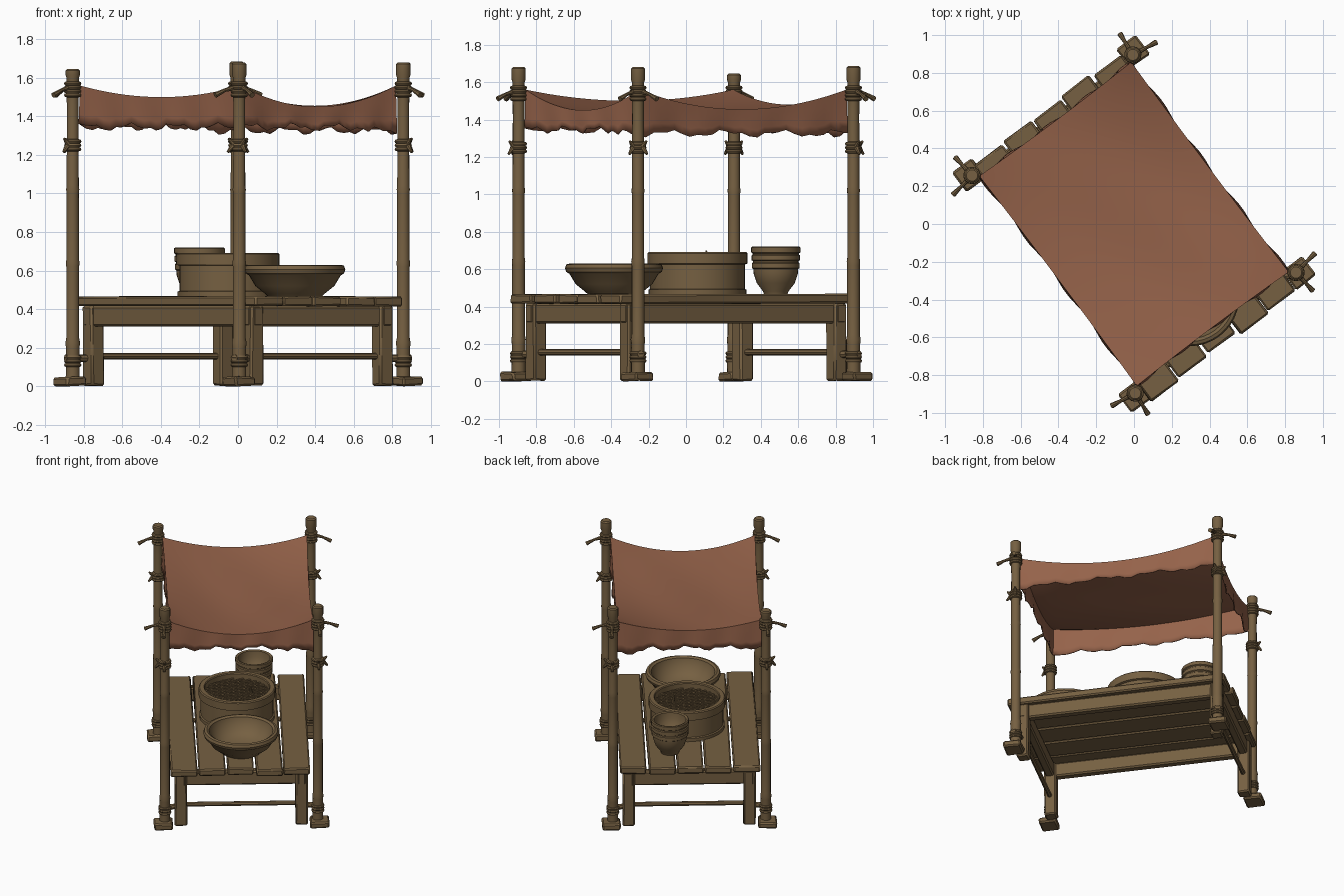
import bpy, bmesh, math, random
from mathutils import Matrix, Vector

if "Cube" in bpy.data.objects:
    bpy.data.objects.remove(bpy.data.objects["Cube"])

random.seed(4)
# The stall is laid out along its own axes, then turned about z
TURN = Matrix.Rotation(math.atan2(0.6, 0.8), 4, 'Z')
PX, PY = 0.532, 0.72          # pole positions
LX, LY = 0.42, 0.69           # table leg positions


def material(name, col):
    m = bpy.data.materials.new(name)
    m.diffuse_color = (*col, 1)
    m.use_nodes = True
    m.node_tree.nodes["Principled BSDF"].inputs["Base Color"].default_value = m.diffuse_color
    return m


WOOD = material("brown_wood", (0.180, 0.117, 0.054))
CLOTH = material("rust_cloth", (0.300, 0.123, 0.068))


def finish(bm, name, mat=WOOD):
    bmesh.ops.recalc_face_normals(bm, faces=bm.faces)
    bm.transform(TURN)
    me = bpy.data.meshes.new(name)
    bm.to_mesh(me)
    bm.free()
    me.materials.append(mat)
    ob = bpy.data.objects.new(name, me)
    bpy.context.collection.objects.link(ob)
    return ob


def add_box(bm, c, s, bevel=0.008, rot=0.0, jitter=0.0):
    m = Matrix.Translation(c) @ Matrix.Rotation(rot, 4, 'Z') @ Matrix.Diagonal((*s, 1))
    vs = bmesh.ops.create_cube(bm, size=1, matrix=m)['verts']
    for v in vs:
        v.co += Vector([random.uniform(-jitter, jitter) for _ in range(3)])
    if bevel:
        edges = list({e for v in vs for e in v.link_edges})
        bmesh.ops.bevel(bm, geom=edges, offset=bevel, segments=1, affect='EDGES')


def add_rod(bm, a, b, r1, r2, n=8):
    a, b = Vector(a), Vector(b)
    d = b - a
    m = Matrix.Translation((a + b) / 2) @ d.to_track_quat('Z', 'Y').to_matrix().to_4x4()
    bmesh.ops.create_cone(bm, cap_ends=True, segments=n, radius1=r1, radius2=r2,
                          depth=d.length, matrix=m)


def add_lathe(bm, profile, x, y, n=32):
    """Spin (radius, z) points about a vertical axis; zero radius makes a pole."""
    rings = []
    for r, z in profile:
        k = 1 if r == 0 else n
        rings.append([bm.verts.new((x + r * math.cos(i * math.tau / n),
                                    y + r * math.sin(i * math.tau / n), z)) for i in range(k)])
    for a, b in zip(rings, rings[1:]):
        for i in range(n):
            j = (i + 1) % n
            q = [a[i % len(a)], a[j % len(a)], b[j % len(b)], b[i % len(b)]]
            bm.faces.new(list(dict.fromkeys(q)))


# Table top: five worn planks
bm = bmesh.new()
for i in range(5):
    x = -0.40 + 0.197 * i
    y0, y1 = -0.80 + random.uniform(-.015, .015), 0.765 + random.uniform(-.01, .01)
    add_box(bm, (x, (y0 + y1) / 2, 0.441), (0.184, y1 - y0, 0.05), 0.009,
            random.uniform(-.006, .006), 0.003)
finish(bm, "table_planks")

# Table frame: legs, aprons, end stretchers
bm = bmesh.new()
for sx in (-1, 1):
    for sy in (-1, 1):
        add_box(bm, (sx * LX, sy * LY, 0.21), (0.085, 0.085, 0.415), 0.01, 0, 0.003)
finish(bm, "table_legs")
bm = bmesh.new()
for s in (-1, 1):
    add_box(bm, (s * LX, 0, 0.363), (0.06, 2 * LY + 0.09, 0.106), 0.01)
    add_box(bm, (0, s * LY, 0.363), (2 * LX + 0.09, 0.06, 0.106), 0.01)
finish(bm, "table_aprons")
bm = bmesh.new()
for s in (-1, 1):
    add_rod(bm, (-LX, s * LY, 0.155), (LX, s * LY, 0.155), 0.017, 0.017)
    for sx in (-1, 1):
        add_rod(bm, (sx * LX, s * LY, 0.145), (sx * (PX + 0.04), s * (PY + 0.01), 0.145), 0.02, 0.02)
finish(bm, "end_stretchers")

# Corner poles with feet, rope bindings and loose rope ends
for sx, sy, top, tag in ((-1, -1, 1.68, "front_left"), (1, -1, 1.68, "front_right"),
                         (-1, 1, 1.645, "back_left"), (1, 1, 1.685, "back_right")):
    x, y = sx * PX, sy * PY
    bm = bmesh.new()
    add_lathe(bm, [(0, 0.03), (0.037, 0.03), (0.036, 0.2), (0.039, 0.225), (0.034, 0.25),
                   (0.034, 0.62), (0.036, 0.64), (0.033, 0.66), (0.032, 1.0), (0.035, 1.02),
                   (0.032, 1.04), (0.031, 1.42), (0.033, 1.6), (0.038, 1.615),
                   (0.038, top - 0.008), (0.03, top), (0, top)], x, y, 14)
    finish(bm, "pole_" + tag)
    bm = bmesh.new()
    add_box(bm, (x + sx * 0.012, y + sy * 0.012, 0.025), (0.13, 0.125, 0.048), 0.01, 0, 0.004)
    finish(bm, "foot_" + tag)
    bm = bmesh.new()
    for zc, turns in ((0.13, 3), (1.25, 3), (1.54, 4)):
        for t in range(turns):
            z = zc + (t - (turns - 1) / 2) * 0.02
            add_lathe(bm, [(0.03, z - 0.012), (0.042, z - 0.008), (0.046, z),
                           (0.042, z + 0.008), (0.03, z + 0.012)], x, y, 14)
    for dx, dy, length in ((sx, -sy * 0.15, 0.14), (sx * 0.1, sy, 0.13)):
        def pt(f, z):
            return (x + dx * length * f, y + dy * length * f, z)
        add_rod(bm, pt(0.2, 1.55), pt(0.62, 1.535), 0.014, 0.009)
        add_rod(bm, pt(0.58, 1.537), pt(1.0, 1.51), 0.009, 0.015)
        add_rod(bm, pt(0.25, 1.26), pt(0.45, 1.285), 0.016, 0.006)
        add_rod(bm, pt(0.25, 1.25), pt(0.48, 1.215), 0.016, 0.007)
    finish(bm, "rope_" + tag)

# Sagging canopy with a ragged valance on all four sides
CX, CY, N = 0.503, 0.695, 28
SAG = {'left': 0.06, 'right': 0.105, 'front': 0.11, 'back': 0.08}


def roof_z(u, v):
    a, b = 4 * u * (1 - u), 4 * v * (1 - v)
    long_sag = b * (SAG['left'] * (1 - u) + SAG['right'] * u)
    short_sag = a * (SAG['front'] * (1 - v) + SAG['back'] * v)
    wrinkle = 0.006 * a * b * math.sin(9 * u + 5 * v)
    return 1.56 - long_sag - short_sag + 0.045 * a * b + wrinkle


def roof_point(u, v):
    pull = 0.012
    return Vector((CX * (2 * u - 1) * (1 - pull * 4 * v * (1 - v)),
                   CY * (2 * v - 1) * (1 - pull * 4 * u * (1 - u)), roof_z(u, v)))


bm = bmesh.new()
grid = [[bm.verts.new(roof_point(i / N, j / N)) for j in range(N + 1)] for i in range(N + 1)]
for i in range(N):
    for j in range(N):
        bm.faces.new((grid[i][j], grid[i + 1][j], grid[i + 1][j + 1], grid[i][j + 1]))
loop = ([grid[i][0] for i in range(N)] + [grid[N][j] for j in range(N)]
        + [grid[i][N] for i in range(N, 0, -1)] + [grid[0][j] for j in range(N, 0, -1)])
rows = [loop]
for k in range(1, 5):
    f, row = k / 4, []
    for i, v in enumerate(loop):
        hem = 1.345 + 0.014 * math.sin(i * 0.83) + 0.009 * math.sin(i * 2.1 + 1)
        hem -= 0.02 * (v.co.x > 0.3)
        out = Vector((v.co.x / CX, v.co.y / CY, 0))
        out = Vector((out.x ** 7, out.y ** 7, 0))
        fold = f * (0.008 * math.sin(i * 0.9) + 0.004)
        p = v.co + out * fold
        p.z = v.co.z * (1 - f) + hem * f
        row.append(bm.verts.new(p))
    rows.append(row)
for a, b in zip(rows, rows[1:]):
    for i in range(len(a)):
        j = (i + 1) % len(a)
        bm.faces.new((a[i], b[i], b[j], a[j]))
canopy = finish(bm, "canopy_cloth", CLOTH)
mod = canopy.modifiers.new("thickness", 'SOLIDIFY')
mod.thickness = 0.008

# Steamer basket with a woven tray
bx, by = -0.004, 0.08
bm = bmesh.new()
add_lathe(bm, [(0, 0.465), (0.262, 0.465), (0.262, 0.49), (0.253, 0.495), (0.253, 0.625),
               (0.267, 0.63), (0.267, 0.685), (0.26, 0.692), (0.23, 0.692), (0.225, 0.685),
               (0.225, 0.63), (0, 0.63)], bx, by, 40)
finish(bm, "steamer_basket")
bm = bmesh.new()
for ang in (0.55, -0.55):
    ax = Vector((math.cos(ang), math.sin(ang), 0))
    nx = Vector((-ax.y, ax.x, 0))
    for k in range(-5, 6):
        d = k * 0.04
        half = math.sqrt(0.225 ** 2 - d * d)
        c = Vector((bx, by, 0.642 + 0.006 * (ang > 0))) + nx * d
        add_box(bm, c, (2 * half, 0.014, 0.012), 0, ang)
add_rod(bm, (bx + 0.1, by, 0.64), (bx + 0.09, by - 0.01, 0.70), 0.012, 0.004)
finish(bm, "woven_tray")

# Wide serving bowl
bm = bmesh.new()
add_lathe(bm, [(0, 0.466), (0.14, 0.466), (0.155, 0.48), (0.205, 0.52), (0.238, 0.575),
               (0.255, 0.585), (0.262, 0.605), (0.255, 0.625), (0.238, 0.63), (0.222, 0.62),
               (0.215, 0.59), (0.18, 0.535), (0.13, 0.50), (0, 0.495)], 0.005, -0.485, 40)
finish(bm, "wide_bowl")

# Stack of three small bowls
bm = bmesh.new()
for k in range(3):
    z, s = 0.466 + 0.042 * k, 1 - 0.015 * (2 - k)
    add_lathe(bm, [(r * s, z + h) for r, h in (
        (0, 0), (0.065, 0), (0.07, 0.015), (0.105, 0.06), (0.122, 0.11), (0.124, 0.135),
        (0.132, 0.14), (0.132, 0.165), (0.126, 0.17), (0.112, 0.165), (0.108, 0.12),
        (0.085, 0.06), (0.05, 0.03), (0, 0.025))], 0.128, 0.504, 28)
finish(bm, "bowl_stack")

# Smooth the rounded parts, keep the hard edges
for ob in bpy.context.scene.objects:
    ob.select_set(True)
    bpy.context.view_layer.objects.active = ob
bpy.ops.object.shade_smooth_by_angle(angle=math.radians(35))
